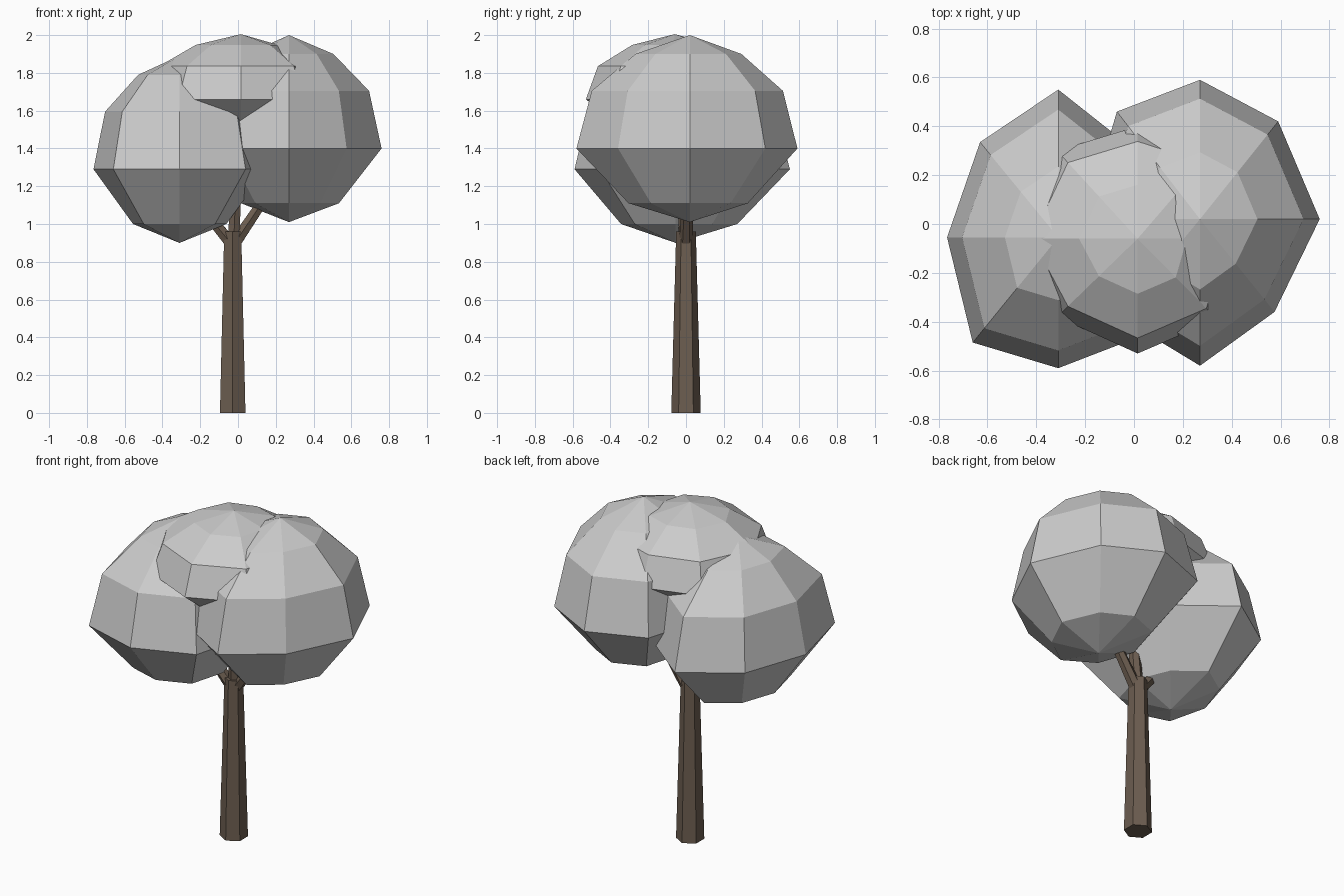
import bpy, bmesh, math
from mathutils import Vector

if "Cube" in bpy.data.objects:
    bpy.data.objects.remove(bpy.data.objects["Cube"])

bark = bpy.data.materials.new("bark")
bark.diffuse_color = (0.15, 0.11, 0.08, 1)
bark.use_nodes = True
bark.node_tree.nodes["Principled BSDF"].inputs["Base Color"].default_value = bark.diffuse_color


def make_object(name, bm, mat=None):
    bmesh.ops.recalc_face_normals(bm, faces=bm.faces)
    mesh = bpy.data.meshes.new(name)
    bm.to_mesh(mesh)
    bm.free()
    if mat:
        mesh.materials.append(mat)
    obj = bpy.data.objects.new(name, mesh)
    bpy.context.collection.objects.link(obj)
    return obj


def bridge(bm, a, b):
    n = len(a)
    for i in range(n):
        bm.faces.new((a[i], a[(i + 1) % n], b[(i + 1) % n], b[i]))


# Foliage clump: one irregular eight-sided outline scaled through four rings
RINGS = [(0.54, -0.29), (1.0, 0.0), (0.865, 0.305), (0.48, 0.50)]


def clump(name, centre, outline, height=1.0):
    bm = bmesh.new()
    c = Vector(centre)
    rings = [[bm.verts.new(c + Vector((x * s, y * s, z * height))) for x, y in outline]
             for s, z in RINGS]
    for a, b in zip(rings, rings[1:]):
        bridge(bm, a, b)
    for ring, z in ((rings[0], -0.39), (rings[-1], 0.60)):
        tip = bm.verts.new(c + Vector((0, 0, z * height)))
        for i in range(8):
            bm.faces.new((ring[i], ring[(i + 1) % 8], tip))
    return make_object(name, bm)


# Outlines run anticlockwise from +x
clump("right_foliage", (0.27, 0.02, 1.40),
      [(0.49, 0), (0.32, 0.40), (0, 0.57), (-0.34, 0.44),
       (-0.47, 0), (-0.33, -0.40), (0, -0.60), (0.305, -0.38)])
clump("left_foliage", (-0.31, -0.055, 1.29),
      [(0.46, 0), (0.31, 0.36), (0, 0.605), (-0.32, 0.39),
       (-0.455, 0), (-0.35, -0.43), (0, -0.535), (0.35, -0.40)])
clump("middle_foliage", (0.015, -0.06, 1.66),
      [(0.42, 0), (0.31, 0.36), (0, 0.46), (-0.33, 0.36),
       (-0.50, 0), (-0.33, -0.32), (0, -0.47), (0.325, -0.33)], 0.575)


# Tapered limb between two points
def limb(name, start, end, r1, r2, sides):
    bm = bmesh.new()
    start, end = Vector(start), Vector(end)
    turn = Vector((0, 0, 1)).rotation_difference(end - start)
    rings = []
    for p, r in ((start, r1), (end, r2)):
        angles = [math.pi / 2 + math.tau * i / sides for i in range(sides)]
        rings.append([bm.verts.new(p + turn @ Vector((r * math.cos(a), r * math.sin(a), 0)))
                      for a in angles])
        bm.faces.new(rings[-1])
    bridge(bm, *rings)
    return make_object(name, bm, bark)


limb("trunk", (-0.028, 0, 0), (-0.028, 0, 0.96), 0.078, 0.052, 6)
limb("right_branch", (-0.01, 0, 0.91), (0.20, 0.01, 1.22), 0.036, 0.026, 6)
limb("left_branch", (-0.03, 0, 0.89), (-0.22, -0.02, 1.12), 0.036, 0.026, 6)
limb("middle_branch", (-0.022, 0, 0.92), (0.0, -0.03, 1.50), 0.036, 0.026, 6)
